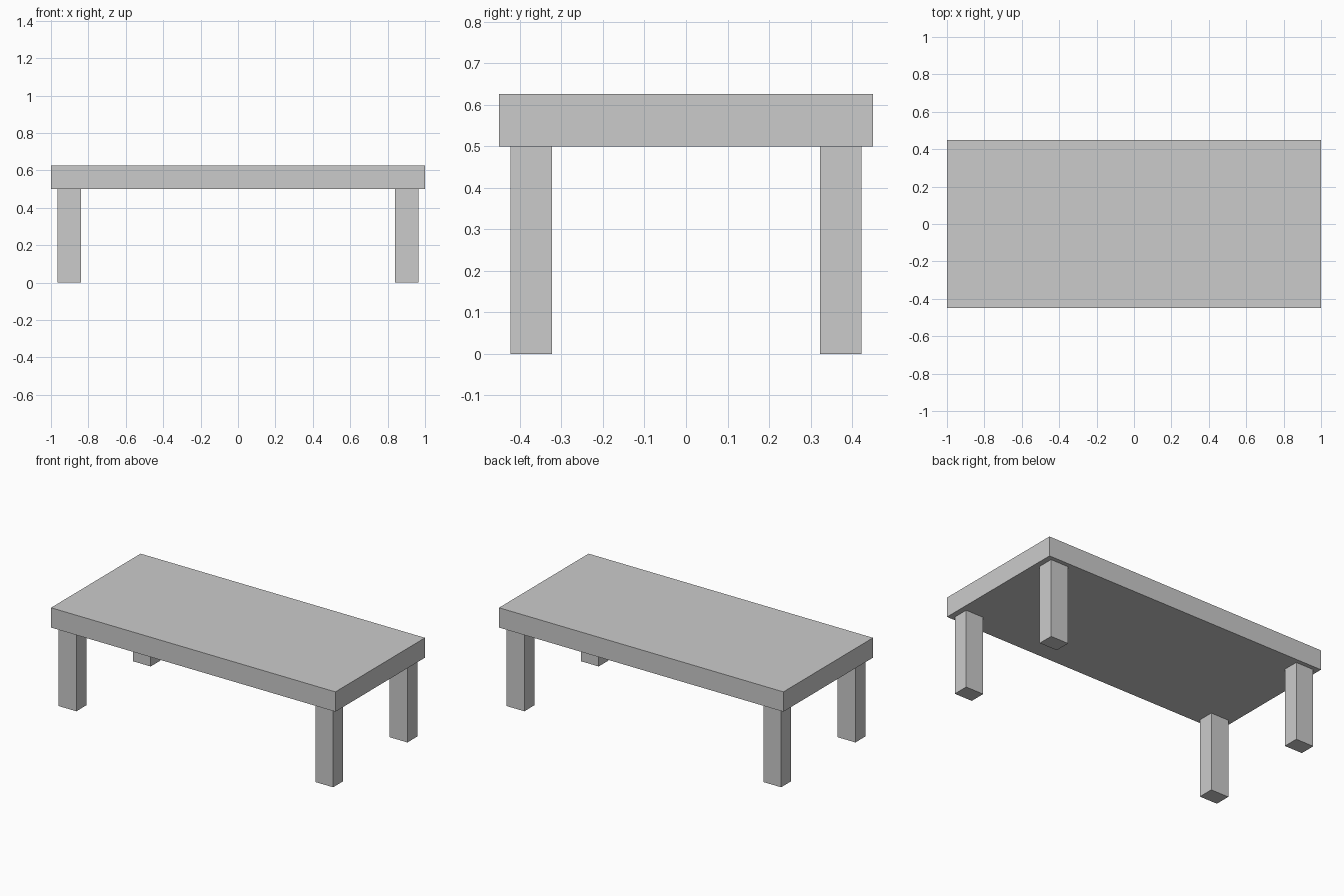
import bpy

if "Cube" in bpy.data.objects:
    bpy.data.objects.remove(bpy.data.objects["Cube"])


def box(name, centre, size):
    bpy.ops.mesh.primitive_cube_add(size=1, location=centre)
    ob = bpy.context.object
    ob.name = name
    ob.scale = size
    bpy.ops.object.transform_apply(location=False, rotation=False, scale=True)
    return ob


LEG_HEIGHT = 0.5
TOP_THICKNESS = 0.126

# Table top slab
box("table_top", (0, 0, LEG_HEIGHT + TOP_THICKNESS / 2), (2.0, 0.9, TOP_THICKNESS))

# Four rectangular legs, slightly inset from the corners
for side, sx in (("left", -1), ("right", 1)):
    for end, sy in (("front", -1), ("back", 1)):
        box(f"{end}_{side}_leg", (sx * 0.903, sy * 0.373, LEG_HEIGHT / 2),
            (0.125, 0.1, LEG_HEIGHT))
